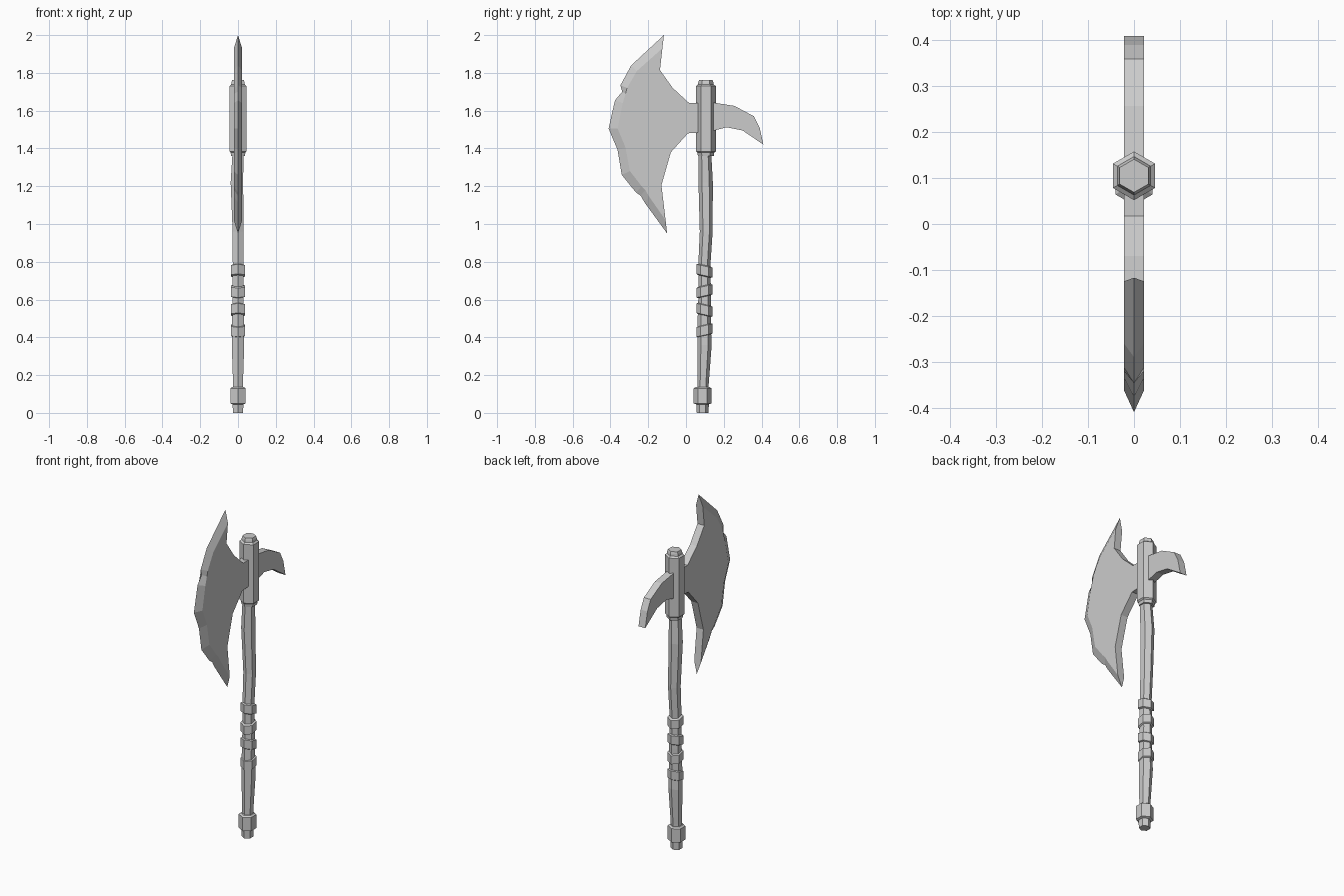
import bpy, bmesh
from math import sin, cos, pi

if "Cube" in bpy.data.objects:
    bpy.data.objects.remove(bpy.data.objects["Cube"])


def finish(name, bm):
    bmesh.ops.recalc_face_normals(bm, faces=bm.faces)
    mesh = bpy.data.meshes.new(name)
    bm.to_mesh(mesh)
    bm.free()
    obj = bpy.data.objects.new(name, mesh)
    bpy.context.collection.objects.link(obj)
    return obj


def hex_loft(name, sections):
    """Six-sided loft; each section is (z, y, radius, x, tilt along y)."""
    bm = bmesh.new()
    rings = []
    for z, y, r, x, tilt in sections:
        ring = []
        for i in range(6):
            a = pi / 2 + i * pi / 3
            ring.append(bm.verts.new((x + r * cos(a), y + r * sin(a), z + tilt * r * sin(a))))
        rings.append(ring)
    for a, b in zip(rings, rings[1:]):
        for i in range(6):
            j = (i + 1) % 6
            bm.faces.new((a[i], a[j], b[j], b[i]))
    bm.faces.new(rings[0])
    bm.faces.new(rings[-1])
    return finish(name, bm)


T = 0.022  # half thickness of blade and spike

# Blade: flat plate with a bevelled, nicked cutting edge
edge = [(-.117, 2.0), (-.29, 1.84), (-.347, 1.735), (-.338, 1.70), (-.376, 1.655),
        (-.41, 1.505), (-.363, 1.395), (-.34, 1.26), (-.265, 1.167), (-.24, 1.15),
        (-.22, 1.115), (-.10, .95)]
inner = [(-.125, 1.93), (-.26, 1.81), (-.312, 1.72), (-.32, 1.69), (-.335, 1.64),
         (-.362, 1.505), (-.32, 1.405), (-.297, 1.28), (-.235, 1.20), (-.215, 1.18),
         (-.195, 1.145), (-.108, 1.02)]
back = [(-.13, 1.205), (-.08, 1.38), (.01, 1.48), (.09, 1.485),
        (.09, 1.64), (.017, 1.64), (-.07, 1.72), (-.138, 1.815)]
bm = bmesh.new()
rim = [bm.verts.new((0, y, z)) for y, z in edge]
sides = []
for s in (-T, T):
    plate = [bm.verts.new((s, y, z)) for y, z in inner + back]
    bm.faces.new(plate)
    for i in range(len(rim) - 1):
        bm.faces.new((rim[i], rim[i + 1], plate[i + 1], plate[i]))
    sides.append(plate)
a, b = sides
n = len(a)
for i in range(len(inner) - 1, n):
    j = (i + 1) % n
    bm.faces.new((a[i], a[j], b[j], b[i]))
for tip, k in ((rim[0], 0), (rim[-1], len(inner) - 1)):
    bm.faces.new((tip, a[k], b[k]))
finish("blade", bm)

# Curved rear spike
spike = [(.12, 1.645), (.15, 1.642), (.257, 1.625), (.36, 1.57), (.39, 1.51), (.41, 1.42),
         (.30, 1.495), (.214, 1.512), (.15, 1.495), (.12, 1.49)]
bm = bmesh.new()
a, b = [[bm.verts.new((s, y, z)) for y, z in spike] for s in (-T, T)]
bm.faces.new(a)
bm.faces.new(b)
for i in range(len(spike)):
    j = (i + 1) % len(spike)
    bm.faces.new((a[i], a[j], b[j], b[i]))
finish("rear_spike", bm)

# Head socket with stepped caps
hex_loft("head_socket", [(z, .105, r, 0, 0) for z, r in (
    (1.36, .042), (1.378, .045), (1.385, .053), (1.73, .053),
    (1.738, .042), (1.75, .04), (1.762, .036))])

# Crooked wooden handle
hex_loft("handle", [
    (.08, .089, .029, 0, 0), (.15, .09, .03, 0, 0), (.36, .098, .038, 0, 0),
    (.45, .096, .036, 0, 0), (.60, .099, .034, 0, 0), (.78, .097, .032, 0, 0),
    (.96, .107, .034, .001, 0), (1.22, .104, .038, -.006, 0), (1.37, .10, .034, 0, 0)])

# Leather grip wraps, tilted alternately
for k, z in enumerate((.437, .545, .645, .752)):
    t = .22 if k % 2 == 0 else -.22
    hex_loft(f"grip_wrap_{k + 1}", [
        (z - .03, .098, .033, 0, t), (z - .025, .098, .043, 0, t),
        (z + .025, .098, .043, 0, t), (z + .03, .098, .033, 0, t)])

# Pommel
hex_loft("pommel", [(z, .088, r, 0, 0) for z, r in (
    (0, .031), (.045, .033), (.05, .047), (.13, .047), (.137, .036))])
